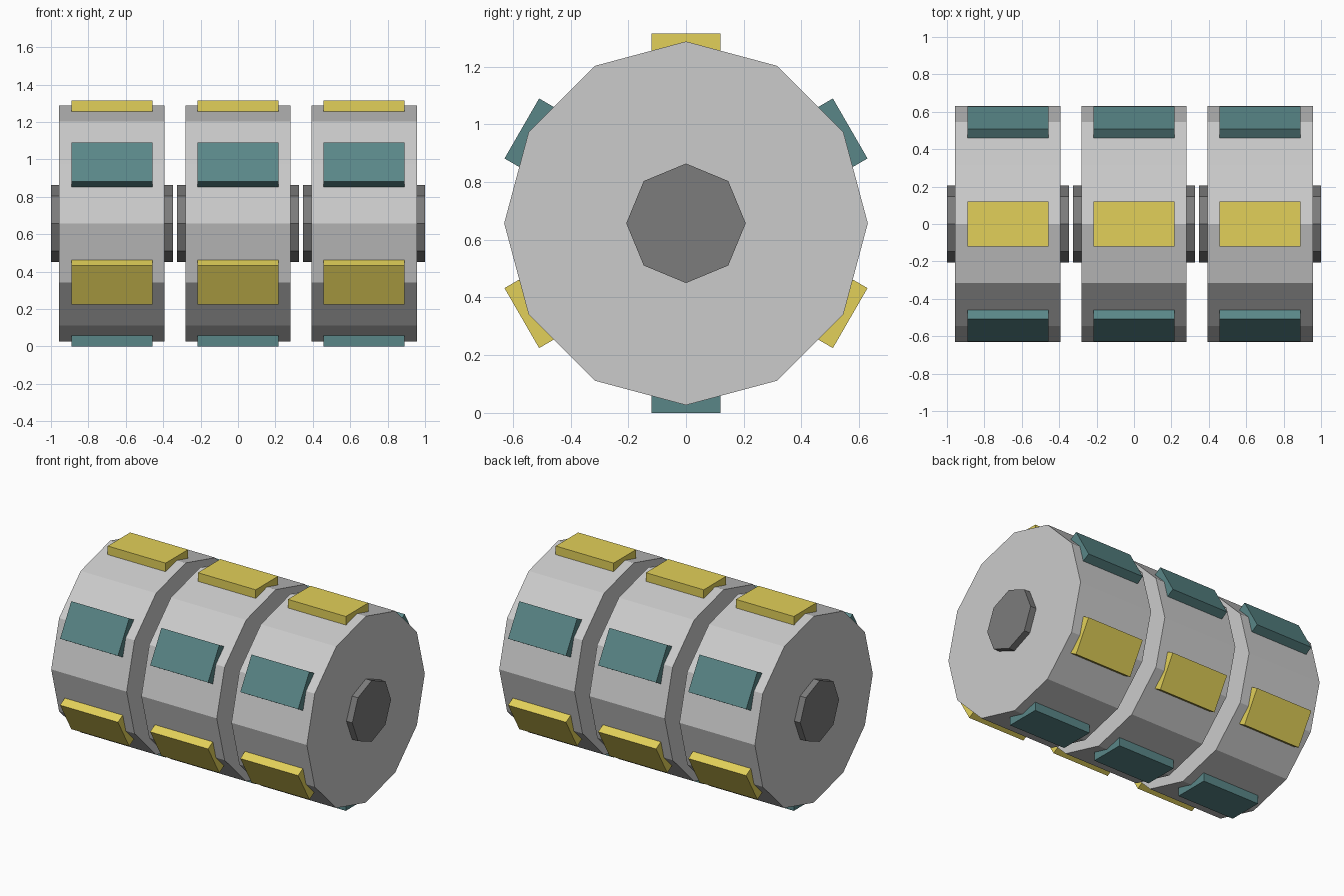
import bpy
from math import sin, cos, pi, radians
from mathutils import Matrix, Vector
import bmesh

if "Cube" in bpy.data.objects:
    bpy.data.objects.remove(bpy.data.objects["Cube"])

AXLE_Z = 0.657
SPACING = 0.674


def material(name, rgb):
    m = bpy.data.materials.new(name)
    m.diffuse_color = (*rgb, 1)
    m.use_nodes = True
    m.node_tree.nodes["Principled BSDF"].inputs["Base Color"].default_value = m.diffuse_color
    return m


YELLOW = material("yellow", (0.76, 0.63, 0.10))
TEAL = material("teal", (0.10, 0.24, 0.245))
DARK = material("dark_grey", (0.20, 0.20, 0.20))


def finish(bm, name, mat=None):
    bmesh.ops.recalc_face_normals(bm, faces=bm.faces)
    mesh = bpy.data.meshes.new(name)
    bm.to_mesh(mesh)
    bm.free()
    if mat:
        mesh.materials.append(mat)
    bpy.context.collection.objects.link(bpy.data.objects.new(name, mesh))


def prism(name, x, sides, radius, width, mat=None):
    """Flat-sided drum lying along x, with a corner pointing straight up."""
    bm = bmesh.new()
    ring = [bm.verts.new((x - width / 2,
                          radius * sin(2 * pi * i / sides),
                          AXLE_Z + radius * cos(2 * pi * i / sides)))
            for i in range(sides)]
    face = bm.faces.new(ring)
    ext = bmesh.ops.extrude_face_region(bm, geom=[face], use_keep_orig=True)
    top = [g for g in ext["geom"] if isinstance(g, bmesh.types.BMVert)]
    bmesh.ops.translate(bm, verts=top, vec=(width, 0, 0))
    finish(bm, name, mat)


def pad(name, x, angle, mat):
    """Rectangular block set into the rim, turned around the axle."""
    bm = bmesh.new()
    place = (Matrix.Translation((x, 0, AXLE_Z))
             @ Matrix.Rotation(angle, 4, 'X')
             @ Matrix.Translation((0, 0, 0.628))
             @ Matrix.Diagonal((0.433, 0.24, 0.058, 1)))
    bmesh.ops.create_cube(bm, size=1, matrix=place)
    finish(bm, name, mat)


# Three identical wheels side by side
for w in range(3):
    x = (w - 1) * SPACING
    prism(f"wheel_drum_{w + 1}", x, 12, 0.63, 0.564)
    prism(f"wheel_hub_{w + 1}", x, 8, 0.207, 0.652, DARK)
    # Six rim pads, alternating colours
    for i in range(6):
        pad(f"rim_pad_{w + 1}_{i + 1}", x, radians(60 * i), TEAL if i % 2 else YELLOW)
